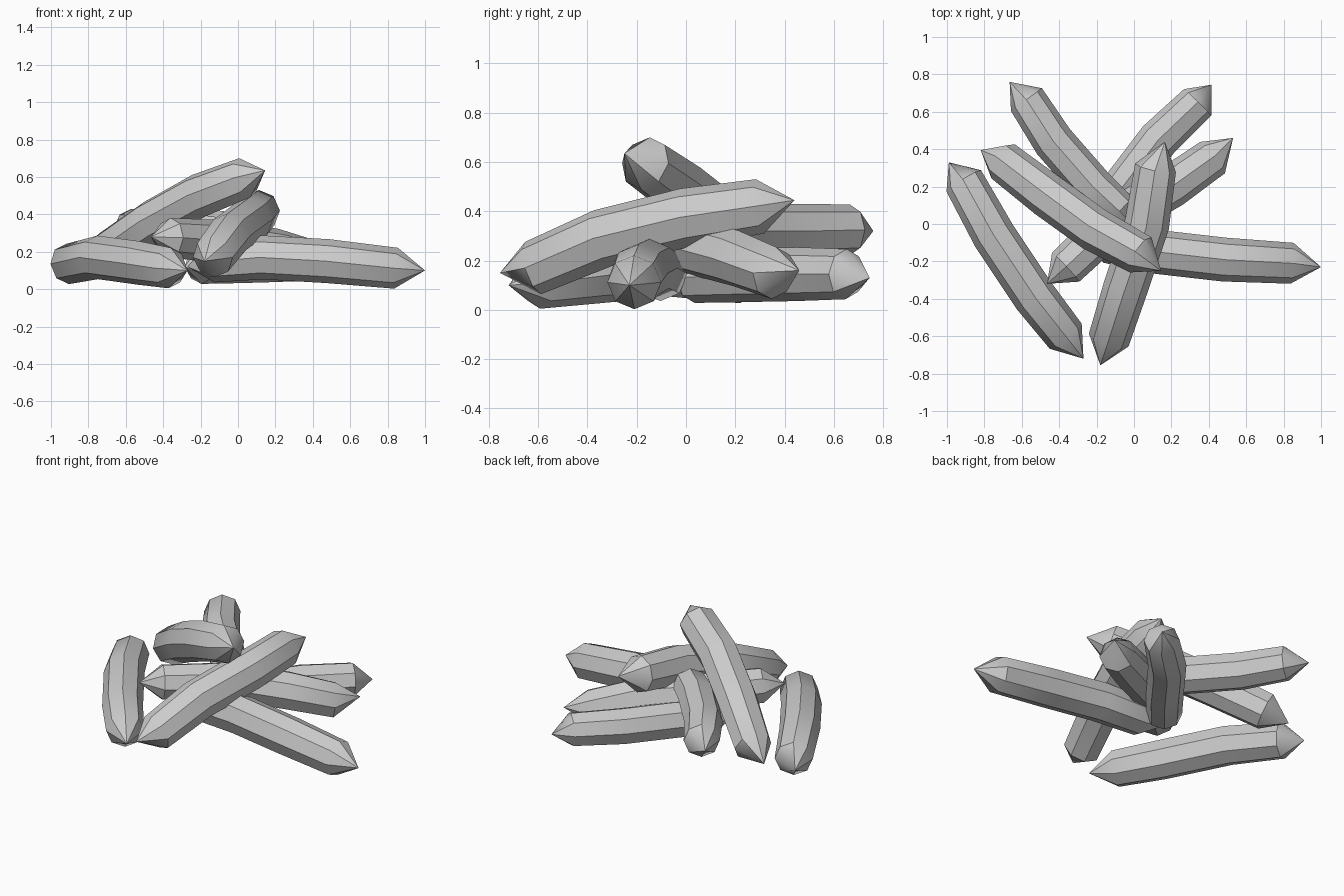
import bpy, bmesh, math
from mathutils import Vector

if "Cube" in bpy.data.objects:
    bpy.data.objects.remove(bpy.data.objects["Cube"])

SIDES = 8


def stick(name, radius, points):
    """Bent stick: first and last points are the pointed tips, the rest are ring centres."""
    pts = [Vector(p) for p in points]
    bm = bmesh.new()
    rings = []
    for i in range(1, len(pts) - 1):
        # end rings are square to the neighbouring body segment
        if i == 1:
            t = pts[2] - pts[0]
        elif i == len(pts) - 2:
            t = pts[-1] - pts[-3]
        else:
            t = (pts[i] - pts[i - 1]).normalized() + (pts[i + 1] - pts[i]).normalized()
        t.normalize()
        side = t.cross(Vector((0, 0, 1))).normalized()
        up = side.cross(t)
        end = i in (1, len(pts) - 2)
        r = radius * (0.97 if end else 1.04)
        ring = []
        for k in range(SIDES):
            a = 2 * math.pi * k / SIDES
            ring.append(bm.verts.new(pts[i] + r * (math.cos(a) * side + math.sin(a) * up)))
        rings.append(ring)
    for r0, r1 in zip(rings, rings[1:]):
        for k in range(SIDES):
            n = (k + 1) % SIDES
            bm.faces.new((r0[k], r0[n], r1[n], r1[k]))
    for tip, ring in ((pts[0], rings[0]), (pts[-1], rings[-1])):
        v = bm.verts.new(tip)
        for k in range(SIDES):
            bm.faces.new((v, ring[k], ring[(k + 1) % SIDES]))
    bmesh.ops.recalc_face_normals(bm, faces=bm.faces)
    mesh = bpy.data.meshes.new(name)
    bm.to_mesh(mesh)
    bm.free()
    obj = bpy.data.objects.new(name, mesh)
    bpy.context.collection.objects.link(obj)
    bpy.ops.object.select_all(action='DESELECT')
    obj.select_set(True)
    bpy.context.view_layer.objects.active = obj
    bpy.ops.object.shade_smooth_by_angle(angle=math.radians(35))
    return obj


# sticks lying on the ground
stick("left_stick", 0.112, [(-.99, .33, .12), (-.91, .23, .135), (-.75, -.06, .17),
                            (-.53, -.39, .14), (-.365, -.6, .113), (-.27, -.72, .1)])
stick("right_stick", 0.113, [(1.0, -.23, .1), (.845, -.21, .112), (.48, -.19, .15),
                             (.13, -.15, .17), (-.14, -.1, .145), (-.27, -.06, .12)])
stick("back_stick", 0.105, [(.415, .745, .13), (.34, .65, .145), (.13, .45, .145),
                            (-.06, .2, .14), (-.2, .03, .13), (-.285, -.06, .12)])
# middle layer
stick("crossing_stick", 0.11, [(.53, .46, .16), (.42, .355, .15), (.2, .2, .21),
                               (-.09, .03, .255), (-.365, -.23, .275), (-.465, -.32, .28)])
stick("back_left_stick", 0.106, [(-.665, .76, .32), (-.575, .665, .325), (-.43, .44, .32),
                                 (-.22, .2, .32), (-.08, .07, .315), (.01, -.02, .31)])
# leaning sticks on top
stick("front_leaning_stick", 0.115, [(-.18, -.755, .15), (-.135, -.62, .17), (-.045, -.34, .29),
                                     (.07, 0, .375), (.115, .3, .42), (.165, .44, .445)])
stick("top_leaning_stick", 0.114, [(-.82, .395, .14), (-.7, .335, .2), (-.46, .15, .36),
                                   (-.21, -.03, .5), (.035, -.165, .595), (.145, -.25, .635)])
